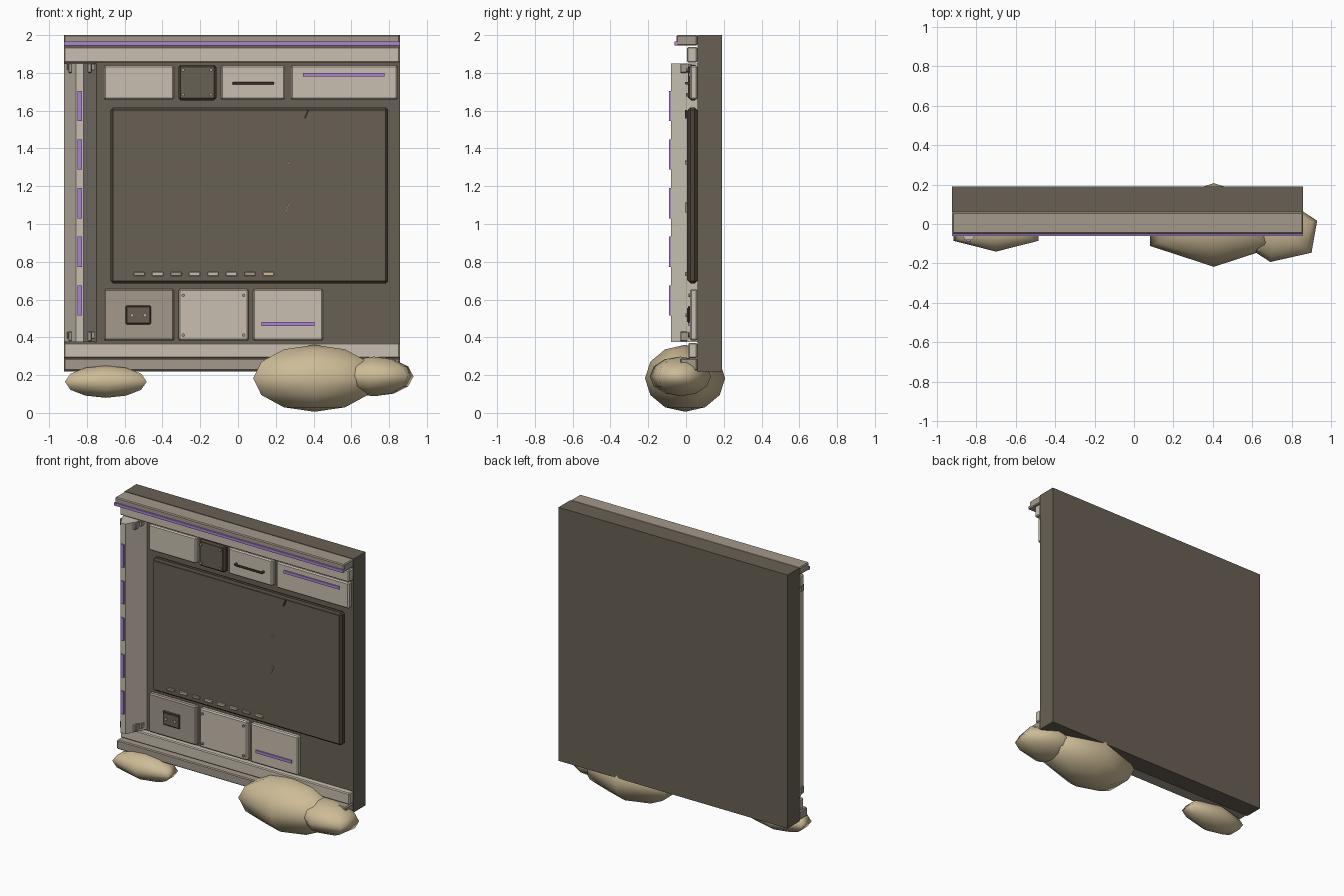
import bpy
import math

if "Cube" in bpy.data.objects:
    bpy.data.objects.remove(bpy.data.objects["Cube"], do_unlink=True)


def material(name, rgb):
    m = bpy.data.materials.new(name)
    m.use_nodes = True
    m.diffuse_color = (*rgb, 1)
    m.node_tree.nodes["Principled BSDF"].inputs["Base Color"].default_value = (*rgb, 1)
    return m


DARK = material("dark wall", (0.14, 0.117, 0.088))
LIGHT = material("pale panel", (0.58, 0.52, 0.435))
GREY = material("warm grey trim", (0.37, 0.32, 0.26))
SAND = material("sand", (0.61, 0.5, 0.31))
PURPLE = material("purple light", (0.41, 0.23, 0.65))
BLACK = material("dark fitting", (0.075, 0.056, 0.042))

WALL = 0.06      # front plane of the wall slab
FACE = 0.022     # front plane of the small panels
LEFT, RIGHT = -0.922, 0.857


def mesh_object(name, verts, faces, mat):
    me = bpy.data.meshes.new(name)
    me.from_pydata(verts, [], faces)
    ob = bpy.data.objects.new(name, me)
    bpy.context.collection.objects.link(ob)
    me.materials.append(mat)
    return ob


def box(name, mat, x, y, z, chamfer=0):
    """Box from (min, max) ranges, with optional chamfered edges."""
    verts = [(a, b, c) for a in x for b in y for c in z]
    faces = [(0, 1, 3, 2), (4, 6, 7, 5), (0, 4, 5, 1), (2, 3, 7, 6), (0, 2, 6, 4), (1, 5, 7, 3)]
    ob = mesh_object(name, verts, faces, mat)
    if chamfer:
        b = ob.modifiers.new("chamfer", "BEVEL")
        b.width, b.segments = chamfer, 1
    return ob


def prism(name, mat, outline, z0, z1):
    """Extrude an (x, y) outline upwards."""
    n = len(outline)
    verts = [(x, y, z) for z in (z0, z1) for x, y in outline]
    faces = [(i, (i + 1) % n, (i + 1) % n + n, i + n) for i in range(n)]
    faces += [tuple(reversed(range(n))), tuple(range(n, 2 * n))]
    return mesh_object(name, verts, faces, mat)


def bolt(name, mat, x, y, z, r=0.009):
    bpy.ops.mesh.primitive_cylinder_add(vertices=8, radius=r, depth=0.014,
                                        location=(x, y, z), rotation=(math.pi / 2, 0, 0))
    ob = bpy.context.object
    ob.name = name
    ob.data.materials.append(mat)


def boulder(name, centre, size, turn=0):
    bpy.ops.mesh.primitive_uv_sphere_add(segments=6, ring_count=6, radius=1,
                                         location=centre, rotation=(0, 0, turn))
    ob = bpy.context.object
    ob.name = name
    ob.scale = size
    ob.data.materials.append(SAND)
    bpy.ops.object.shade_smooth()


# Wall slab and horizontal trims
box("wall_slab", DARK, (LEFT, RIGHT), (WALL, 0.19), (0.22, 2))
box("top_ledge", GREY, (LEFT, RIGHT), (-0.05, WALL), (1.945, 2), 0.006)
box("top_light_strip", PURPLE, (LEFT, RIGHT), (-0.06, -0.045), (1.946, 1.966))
box("top_rail", LIGHT, (LEFT, RIGHT), (0.005, WALL), (1.855, 1.937), 0.006)
box("bottom_rail", LIGHT, (LEFT, RIGHT), (0.012, WALL), (0.29, 0.37), 0.006)
box("bottom_ledge", GREY, (LEFT, RIGHT), (-0.03, WALL), (0.225, 0.288), 0.006)

# Tapered column with lights and corner clamps
prism("column", LIGHT, [(LEFT, WALL), (-0.858, -0.08), (-0.818, -0.08), (-0.75, WALL)], 0.375, 1.85)
for i in range(5):
    z = 0.595 + i * 0.2575
    box(f"column_light_{i}", PURPLE, (-0.85, -0.826), (-0.09, -0.075), (z - 0.08, z + 0.08))
for x in (-0.886, -0.786):
    for z in (0.405, 1.825):
        box("column_clamp", GREY, (x - 0.012, x + 0.012), (-0.03, 0.02), (z - 0.025, z + 0.025), 0.004)
        box("clamp_foot", GREY, (x - 0.018, x + 0.03), (0.01, WALL), (z - 0.01, z + 0.022))

# Upper and lower rows of panels
UPPER, LOWER = (1.658, 1.84), (0.382, 0.655)
for name, mat, x, z in (
        ("upper_panel_1", LIGHT, (-0.71, -0.34), UPPER),
        ("upper_panel_2", LIGHT, (-0.09, 0.25), UPPER),
        ("upper_panel_3", LIGHT, (0.28, 0.845), UPPER),
        ("lower_panel_1", GREY, (-0.71, -0.34), LOWER),
        ("lower_panel_2", LIGHT, (-0.315, 0.055), LOWER),
        ("lower_panel_3", LIGHT, (0.08, 0.45), LOWER)):
    box(name, mat, x, (FACE, WALL), z, 0.008)
box("upper_hatch", BLACK, (-0.316, -0.114), (0.015, WALL), (1.655, 1.843), 0.012)
box("hatch_cover", DARK, (-0.303, -0.127), (0.01, 0.02), (1.668, 1.83))
box("upper_panel_light", PURPLE, (0.345, 0.775), (0.014, 0.025), (1.78, 1.8))
box("lower_panel_light", PURPLE, (0.125, 0.405), (0.014, 0.025), (0.46, 0.48))

# Bolts, handle and socket
for x in (-0.291, -0.143):
    for z in (1.685, 1.815):
        bolt("hatch_bolt", GREY, x, 0.008, z)
for x in (-0.29, 0.03):
    for z in (0.412, 0.622):
        bolt("panel_bolt", GREY, x, 0.02, z)
box("handle_bar", BLACK, (-0.03, 0.19), (-0.005, 0.007), (1.739, 1.751), 0.003)
for x in (-0.024, 0.184):
    box("handle_post", BLACK, (x - 0.006, x + 0.006), (0, FACE), (1.739, 1.751))
box("socket_frame", BLACK, (-0.595, -0.46), (0.01, FACE), (0.468, 0.568), 0.006)
box("socket_plate", DARK, (-0.583, -0.472), (0.006, 0.013), (0.48, 0.556))
for x in (-0.562, -0.492):
    bolt("socket_bolt", LIGHT, x, 0.004, 0.517)

# Screen: dark chamfered frame around the display, with a row of buttons
box("screen_frame", BLACK, (-0.675, 0.795), (0.01, WALL), (0.685, 1.617), 0.014)
box("screen", DARK, (-0.66, 0.78), (0.005, 0.03), (0.7, 1.602))
for i, mat in enumerate((GREY, LIGHT, GREY, LIGHT, LIGHT, LIGHT, GREY, SAND)):
    x = -0.523 + i * 0.0977
    box(f"button_{i}", mat, (x - 0.03, x + 0.03), (-0.004, 0.01), (0.725, 0.745), 0.003)

# Slivers stuck to the screen
for mat, x, z, length in ((BLACK, 0.362, 1.58, 0.045), (SAND, 0.27, 1.325, 0.02), (SAND, 0.263, 1.087, 0.055)):
    s = box("sliver", mat, (-0.004, 0.004), (-0.006, 0.006), (-length / 2, length / 2))
    s.location, s.rotation_euler = (x, 0.0, z), (0, math.radians(22), 0)

# Sand mounds at the base
boulder("left_mound", (-0.7, -0.03, 0.165), (0.25, 0.11, 0.085))
boulder("large_mound", (0.405, -0.005, 0.183), (0.375, 0.212, 0.177))
boulder("right_mound", (0.72, -0.03, 0.193), (0.228, 0.165, 0.105), math.radians(-10))
